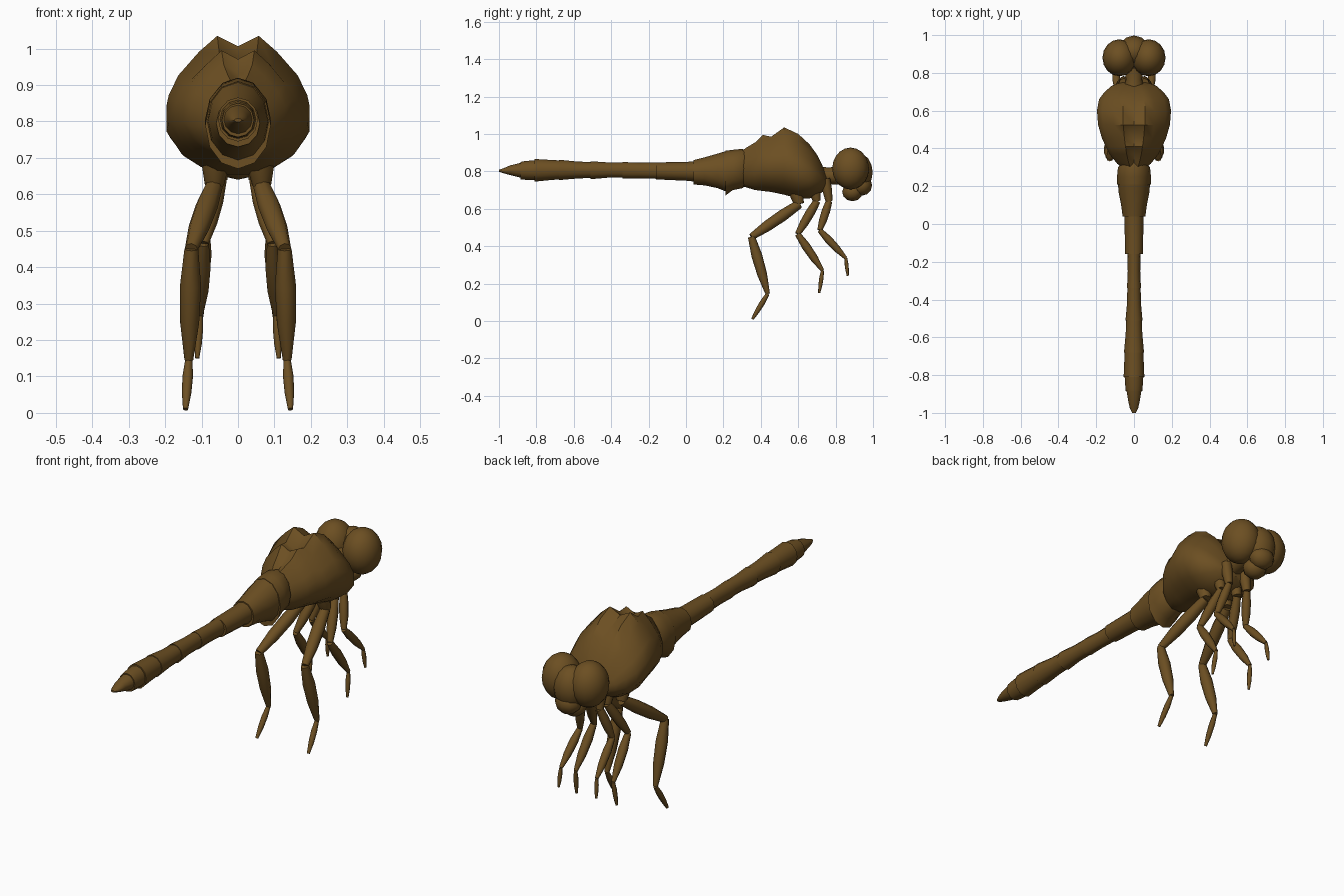
import bpy, bmesh, math
from mathutils import Vector

if "Cube" in bpy.data.objects:
    bpy.data.objects.remove(bpy.data.objects["Cube"])

brown = bpy.data.materials.new("brown")
brown.diffuse_color = (0.15, 0.078, 0.016, 1)
brown.use_nodes = True
brown.node_tree.nodes["Principled BSDF"].inputs["Base Color"].default_value = brown.diffuse_color


def finish(name, bm, angle=40):
    bmesh.ops.recalc_face_normals(bm, faces=bm.faces)
    me = bpy.data.meshes.new(name)
    bm.to_mesh(me)
    bm.free()
    ob = bpy.data.objects.new(name, me)
    bpy.context.collection.objects.link(ob)
    me.materials.append(brown)
    bpy.ops.object.select_all(action='DESELECT')
    ob.select_set(True)
    bpy.context.view_layer.objects.active = ob
    bpy.ops.object.shade_smooth_by_angle(angle=math.radians(angle))
    return ob


def loft(bm, rings):
    loops = [[bm.verts.new(p) for p in r] for r in rings]
    n = len(loops[0])
    for a, b in zip(loops, loops[1:]):
        for i in range(n):
            j = (i + 1) % n
            bm.faces.new((a[i], a[j], b[j], b[i]))
    bm.faces.new(loops[0])
    bm.faces.new(loops[-1])


def body_ring(y, zb, zt, hw, half):
    """half: right-hand outline as (x / half width, height fraction)"""
    full = half + [(-x, z) for x, z in half[-2:0:-1]]
    return [(x * hw, y, zb + z * (zt - zb)) for x, z in full]


def ellipsoid(name, c, r, seg=16, rows=10):
    bm = bmesh.new()
    bmesh.ops.create_uvsphere(bm, u_segments=seg, v_segments=rows, radius=1)
    for v in bm.verts:
        v.co = Vector(c) + Vector([v.co[i] * r[i] for i in range(3)])
    return finish(name, bm, 60)


def limb(bm, a, b, radii, sides=8):
    """tapered segment with evenly spaced radii from a to b"""
    a, b = Vector(a), Vector(b)
    d = (b - a).normalized()
    u = d.cross(Vector((1, 0, 0))).normalized()
    w = d.cross(u)
    rings = []
    for k, r in enumerate(radii):
        c = a.lerp(b, k / (len(radii) - 1))
        rings.append([c + r * (u * math.cos(t) + w * math.sin(t))
                      for t in (2 * math.pi * i / sides for i in range(sides))])
    loft(bm, rings)


# thorax: ridged outline with a groove on top
outline = [(0, 0), (.3, 0), (.55, .07), (.8, .17), (1, .34), (1, .55),
           (.86, .70), (.56, .88), (.3, 1), (0, .92)]
thorax = [(.285, .73, .90, .05), (.32, .715, .925, .09), (.37, .70, .955, .13),
          (.41, .695, .995, .15), (.455, .69, .985, .17), (.525, .675, 1.035, .19),
          (.60, .655, 1.0, .196), (.66, .655, .945, .185), (.70, .67, .89, .155),
          (.73, .69, .83, .12), (.75, .71, .78, .07)]
bm = bmesh.new()
loft(bm, [body_ring(*s, outline) for s in thorax])
finish("thorax", bm, 45)

# abdomen: overlapping segments, each starting a little wider than the last ended
circle = [(math.sin(t), .5 - .5 * math.cos(t)) for t in
          (math.pi * i / 6 for i in range(7))]
segments = [
    [(.33, .73, .91, .06), (.30, .71, .92, .085), (.25, .70, .915, .09), (.21, .67, .91, .09)],
    [(.22, .69, .91, .085), (.17, .71, .895, .082), (.10, .725, .875, .068), (.04, .73, .86, .06)],
    [(.05, .745, .855, .052), (0, .75, .85, .05), (-.16, .757, .848, .047)],
    [(-.15, .76, .848, .036), (-.25, .763, .846, .033), (-.34, .762, .850, .037)],
    [(-.33, .766, .848, .035), (-.42, .766, .848, .037), (-.51, .758, .854, .045)],
    [(-.50, .765, .850, .041), (-.58, .762, .852, .044), (-.68, .753, .862, .053)],
    [(-.67, .758, .858, .049), (-.74, .752, .862, .052), (-.81, .745, .866, .055)],
    [(-.80, .752, .860, .050), (-.86, .755, .855, .046), (-.885, .757, .850, .044)],
    [(-.88, .765, .846, .040), (-.94, .780, .832, .030), (-.975, .790, .817, .022),
     (-1.0, .798, .808, .010)],
]
for i, seg in enumerate(segments):
    bm = bmesh.new()
    loft(bm, [body_ring(*s, circle) for s in seg])
    finish(f"abdomen_segment_{i + 1}", bm)

# head: two large eyes, face and mouth
for side, sx in (("right", 1), ("left", -1)):
    ellipsoid(f"{side}_eye", (sx * .077, .880, .815), (.09, .098, .112))
ellipsoid("face", (0, .915, .795), (.085, .083, .105), 12, 8)
ellipsoid("upper_lip", (0, .94, .725), (.065, .055, .055), 10, 6)
ellipsoid("jaw", (0, .89, .69), (.06, .055, .05), 10, 6)

# neck
bm = bmesh.new()
limb(bm, (0, .70, .77), (0, .83, .78), (.06, .045, .05), 10)
finish("neck", bm)

# legs: hip, joint, knee, ankle, toe; then a thickness factor
legs = {
    "front_leg": ([(.055, .745, .76), (.055, .765, .64), (.09, .715, .485),
                   (.10, .855, .335), (.105, .865, .24)], .72),
    "middle_leg": ([(.05, .68, .73), (.05, .70, .64), (.095, .597, .465),
                    (.105, .73, .27), (.112, .712, .15)], .8),
    "hind_leg": ([(.06, .58, .72), (.065, .605, .625), (.128, .35, .45),
                  (.135, .437, .145), (.144, .355, .01)], 1.0),
}
profiles = [(.036, .036, .026), (.024, .031, .029, .018),
            (.019, .029, .026, .012), (.010, .0145, .013, .007)]
for name, (path, k) in legs.items():
    for side, sx in (("right", 1), ("left", -1)):
        bm = bmesh.new()
        pts = [(x * sx, y, z) for x, y, z in path]
        for a, b, prof in zip(pts, pts[1:], profiles):
            limb(bm, a, b, [r * k for r in prof])
        finish(f"{side}_{name}", bm, 50)
